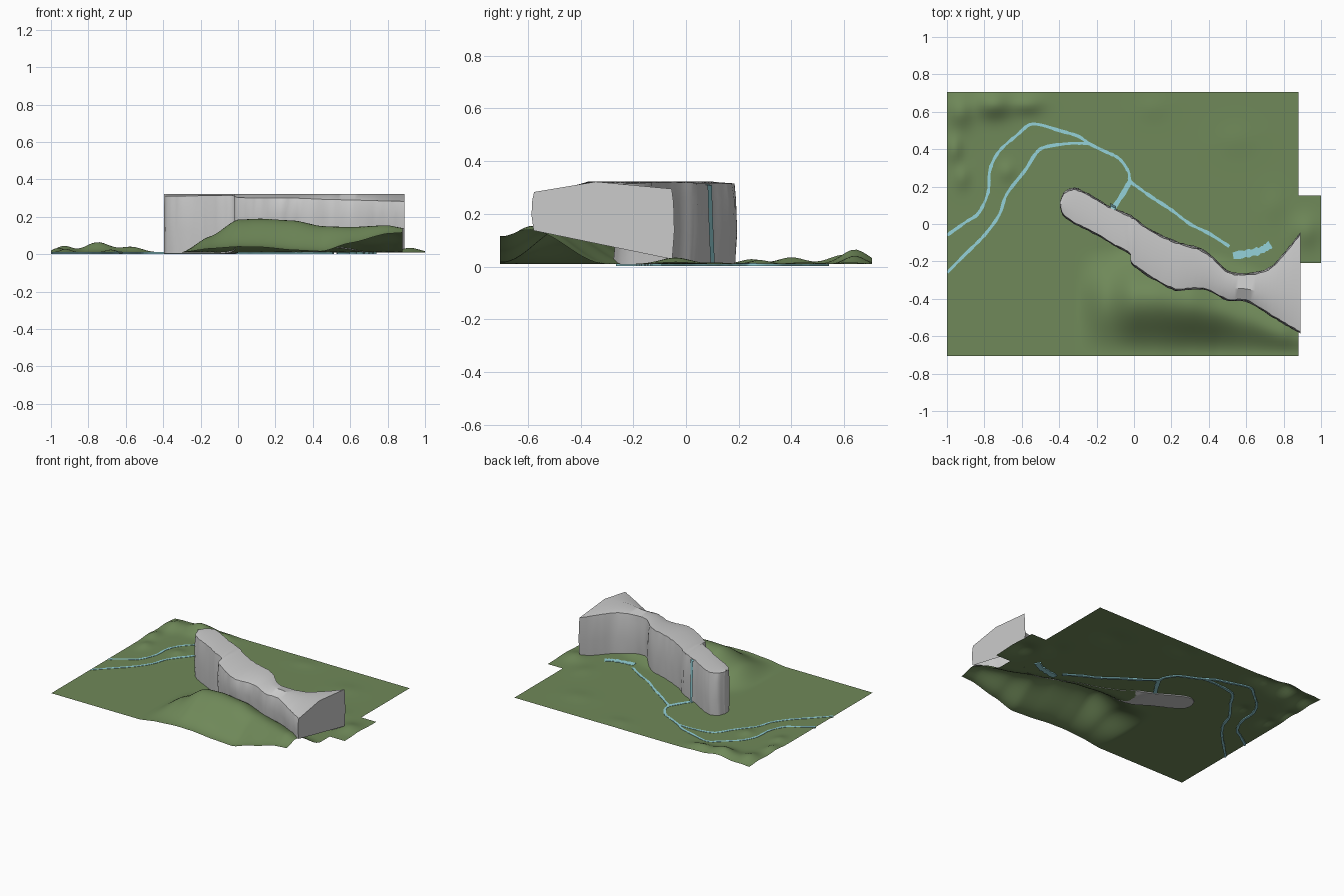
import bpy, math, random
from mathutils import Vector

if "Cube" in bpy.data.objects:
    bpy.data.objects.remove(bpy.data.objects["Cube"])

random.seed(4)


def material(name, color):
    m = bpy.data.materials.new(name)
    m.diffuse_color = (*color, 1)
    m.use_nodes = True
    m.node_tree.nodes["Principled BSDF"].inputs["Base Color"].default_value = m.diffuse_color
    return m


GRASS = material("grass", (0.16, 0.25, 0.10))
WATER = material("water", (0.30, 0.65, 0.70))


def make_object(name, verts, faces, mat=None, angle=35):
    me = bpy.data.meshes.new(name)
    me.from_pydata(verts, [], faces)
    me.validate()
    ob = bpy.data.objects.new(name, me)
    bpy.context.collection.objects.link(ob)
    if mat:
        me.materials.append(mat)
    bpy.ops.object.select_all(action='DESELECT')
    ob.select_set(True)
    bpy.context.view_layer.objects.active = ob
    bpy.ops.object.shade_smooth_by_angle(angle=math.radians(angle))
    return ob


def lookup(x, table):
    """Eased interpolation of the columns in a table keyed by x."""
    if x <= table[0][0]:
        return table[0][1:]
    for a, b in zip(table, table[1:]):
        if x <= b[0]:
            t = (x - a[0]) / (b[0] - a[0])
            t = t * t * (3 - 2 * t) * 0.5 + t * 0.5
            return [p + (q - p) * t for p, q in zip(a[1:], b[1:])]
    return table[-1][1:]


def spline(points, steps):
    """Catmull-Rom curve through 2D points."""
    p = [Vector(q) for q in points]
    p = [2 * p[0] - p[1]] + p + [2 * p[-1] - p[-2]]
    out = []
    for a, b, c, d in zip(p, p[1:], p[2:], p[3:]):
        for i in range(steps):
            t = i / steps
            out.append(0.5 * (2 * b + (c - a) * t + (2 * a - 5 * b + 4 * c - d) * t * t
                              + (3 * b - a - 3 * c + d) * t ** 3))
    return out + [p[-2]]


# Hill columns: x, crest y, crest height, height at the front border
HILL = [(-0.30, -0.44, 0, 0), (-0.15, -0.42, 0.085, 0.02), (0, -0.40, 0.175, 0.03),
        (0.12, -0.40, 0.18, 0.028), (0.30, -0.42, 0.17, 0.012), (0.45, -0.45, 0.14, 0.005),
        (0.60, -0.50, 0.135, 0.05), (0.80, -0.58, 0.145, 0.10), (0.88, -0.60, 0.13, 0.105)]
# Mounds: x, y, height, radius x, radius y
MOUNDS = [(-0.75, 0.64, 0.055, 0.09, 0.07), (-0.57, 0.64, 0.03, 0.08, 0.05),
          (-0.93, 0.60, 0.035, 0.06, 0.08), (-0.96, 0.40, 0.025, 0.04, 0.07),
          (-0.92, 0.25, 0.018, 0.04, 0.06), (-0.68, 0.28, 0.015, 0.04, 0.05),
          (0.92, -0.04, 0.024, 0.07, 0.08), (0.10, 0.62, 0.006, 0.08, 0.06),
          (0.55, 0.45, 0.006, 0.1, 0.08), (0.75, 0.10, 0.006, 0.06, 0.08)]


def ground(x, y):
    yc, peak, edge = lookup(x, HILL)
    if y < yc:
        t = (yc - y) / (yc + 0.7)
        z = edge + (peak - edge) * (1 + math.cos(math.pi * t)) / 2
    else:
        t = min(1, (y - yc) / 0.3)
        z = peak * (1 + math.cos(math.pi * t)) / 2
    for mx, my, h, rx, ry in MOUNDS:
        z += h * math.exp(-((x - mx) / rx) ** 2 - ((y - my) / ry) ** 2)
    return z + 0.01


# Terrain sheet with a small tab on the right border
xs = [-1 + 1.88 * i / 94 for i in range(95)] + [0.90, 0.92, 0.94, 0.96, 0.98, 1.0]
ys = [-0.705 + 1.41 * j / 74 for j in range(75)]
verts = [(x, y, ground(x, y)) for x in xs for y in ys]
faces = []
for i in range(len(xs) - 1):
    for j in range(len(ys) - 1):
        if i < 94 or -0.22 < ys[j] < 0.14:
            a = i * len(ys) + j
            b = a + len(ys)
            faces.append((a, b, b + 1, a + 1))
make_object("terrain", verts, faces, GRASS, 60)

# Cliff: matching points along its front and back walls
FRONT = [(-0.395, 0.09), (-0.375, 0.045), (-0.31, 0.0), (-0.20, -0.055), (-0.10, -0.115),
         (-0.022, -0.16), (-0.015, -0.205), (0.04, -0.25), (0.12, -0.30), (0.22, -0.35),
         (0.30, -0.345), (0.39, -0.35), (0.50, -0.405), (0.60, -0.41), (0.72, -0.48),
         (0.81, -0.535), (0.89, -0.58)]
BACK = [(-0.395, 0.12), (-0.37, 0.17), (-0.31, 0.185), (-0.24, 0.155), (-0.14, 0.095),
        (-0.06, 0.06), (0.0, 0.03), (0.08, -0.03), (0.18, -0.08), (0.26, -0.11),
        (0.35, -0.135), (0.42, -0.18), (0.50, -0.255), (0.60, -0.27), (0.72, -0.24),
        (0.81, -0.15), (0.89, -0.05)]
RIM_F = [(-0.4, 0.31), (-0.03, 0.315), (0.0, 0.302), (0.3, 0.30), (0.5, 0.292), (0.88, 0.283)]
RIM_B = [(-0.4, 0.315), (0.3, 0.32), (0.7, 0.305), (0.88, 0.295)]
verts, faces = [], []
fronts, backs = spline(FRONT, 5), spline(BACK, 5)
N = 9
for k, (f, b) in enumerate(zip(fronts, backs)):
    out = (b - f).normalized()
    last = k == len(fronts) - 1

    def wall(p, d, rim):
        low = ground(p.x, p.y) - (0.007 if p.x < 0 else 0.002)
        row = []
        for level, bulge in ((0, -0.002), (0.4, 0.006), (0.8, 0.003), (1, -0.004)):
            j = 0 if last else random.uniform(-0.003, 0.003)
            q = p + d * (bulge + j)
            row.append((q.x, q.y, low + (rim - low) * level))
        return row

    mid = f.lerp(b, 0.45)
    verts += wall(f, -out, lookup(f.x, RIM_F)[0]) + [(mid.x, mid.y, 0.322)]
    verts += wall(b, out, lookup(b.x, RIM_B)[0])[::-1]
    if k:
        for j in range(N if f.x < 0 else N - 1):
            n = (j + 1) % N
            faces.append(((k - 1) * N + j, k * N + j, k * N + n, (k - 1) * N + n))
faces += [tuple(range(N))[::-1], tuple(range(len(verts) - N, len(verts)))]
make_object("cliff", verts, faces)


def stream(name, points, width):
    """Thin solid water ribbon lying in the ground."""
    path = spline(points, 6)
    verts, faces = [], []
    for i, p in enumerate(path):
        d = (path[min(i + 1, len(path) - 1)] - path[max(i - 1, 0)]).normalized()
        side = Vector((-d.y, d.x)) * width / 2 * random.uniform(0.75, 1.2)
        for q, dz in ((p + side, 0.002), (p - side, 0.002), (p - side, -0.008), (p + side, -0.008)):
            verts.append((max(q.x, -1), q.y, ground(q.x, q.y) + dz))
        if i:
            for j in range(4):
                n = (j + 1) % 4
                faces.append((i * 4 - 4 + j, i * 4 - 4 + n, i * 4 + n, i * 4 + j))
    faces += [(0, 3, 2, 1), tuple(range(len(verts) - 4, len(verts)))]
    make_object(name, verts, faces, WATER)


# Streams and pool
stream("main_stream", [(0.51, -0.12), (0.40, -0.05), (0.30, 0.0), (0.20, 0.075), (0.10, 0.14),
                       (0.03, 0.19), (-0.02, 0.23), (-0.03, 0.28), (-0.08, 0.35), (-0.16, 0.39),
                       (-0.24, 0.43), (-0.30, 0.47), (-0.40, 0.50), (-0.50, 0.53), (-0.56, 0.53),
                       (-0.62, 0.48), (-0.72, 0.39), (-0.77, 0.29), (-0.78, 0.17),
                       (-0.83, 0.06), (-0.90, 0.01), (-1, -0.06)], 0.017)
stream("side_stream", [(-0.24, 0.43), (-0.35, 0.43), (-0.48, 0.41), (-0.53, 0.37),
                       (-0.58, 0.29), (-0.68, 0.16), (-0.72, 0.05), (-0.80, -0.06),
                       (-0.90, -0.16), (-1, -0.26)], 0.017)
stream("waterfall_stream", [(-0.02, 0.23), (-0.06, 0.16), (-0.11, 0.085)], 0.024)
stream("pool", [(0.73, -0.11), (0.68, -0.14), (0.62, -0.155), (0.53, -0.17)], 0.04)

# Waterfall down the back wall of the cliff
profile = [(0.080, 0.312), (0.094, 0.308), (0.097, 0.2), (0.101, 0.1), (0.105, 0.012)]
verts = [(x, y + dy, z) for y, z in profile for x, dy in ((-0.125, 0.004), (-0.095, -0.012))]
faces = [(2 * i, 2 * i + 1, 2 * i + 3, 2 * i + 2) for i in range(len(profile) - 1)]
make_object("waterfall", verts, faces, WATER)
